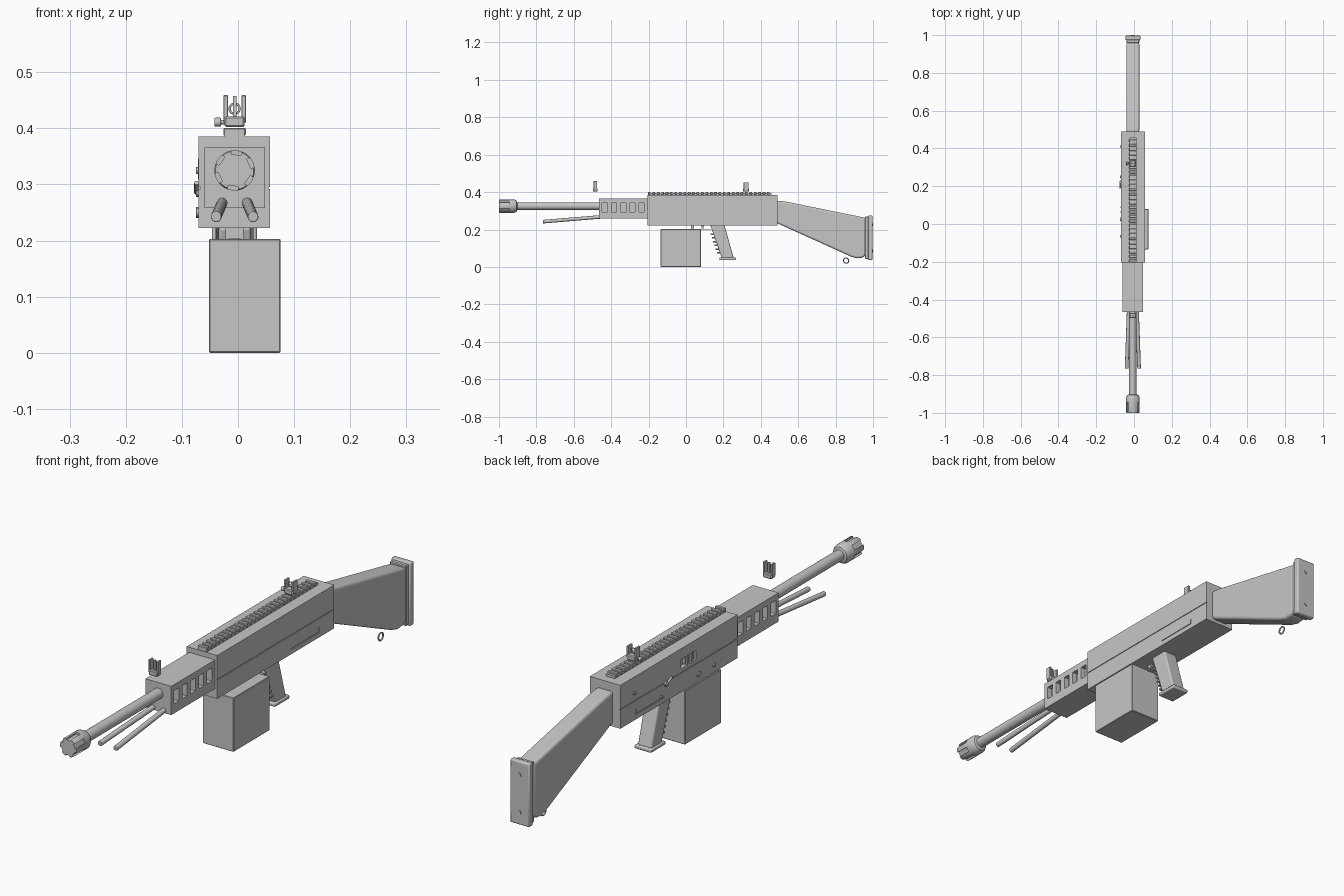
import bpy, bmesh, math
from mathutils import Vector, Matrix

cube = bpy.data.objects.get("Cube")
if cube:
    bpy.data.objects.remove(cube, do_unlink=True)

CX = -0.006  # centre line of the body
BORE = 0.325  # height of the barrel axis
GREY = (0.565, 0.565, 0.565, 1)

grey = bpy.data.materials.new("plain_grey")
grey.use_nodes = True
grey.diffuse_color = GREY
grey.node_tree.nodes["Principled BSDF"].inputs["Base Color"].default_value = GREY


def finish(name, bm, bevel=0, segments=1, smooth=False):
    bmesh.ops.recalc_face_normals(bm, faces=bm.faces)
    mesh = bpy.data.meshes.new(name)
    bm.to_mesh(mesh)
    bm.free()
    mesh.materials.append(grey)
    ob = bpy.data.objects.new(name, mesh)
    bpy.context.collection.objects.link(ob)
    if bevel:
        mod = ob.modifiers.new("Bevel", 'BEVEL')
        mod.width, mod.segments = bevel, segments
    if smooth:
        select(ob)
        bpy.ops.object.shade_smooth_by_angle(angle=math.radians(40))
    return ob


def select(ob):
    bpy.ops.object.select_all(action='DESELECT')
    ob.select_set(True)
    bpy.context.view_layer.objects.active = ob


def box(name, x, y, z, bevel=0, segments=1):
    """Make a box given its (low, high) range on each axis."""
    lo, hi = Vector((x[0], y[0], z[0])), Vector((x[1], y[1], z[1]))
    bm = bmesh.new()
    size = Matrix.Diagonal((*(hi - lo), 1))
    bmesh.ops.create_cube(bm, size=1, matrix=Matrix.Translation((lo + hi) / 2) @ size)
    return finish(name, bm, bevel, segments, segments > 1)


def mid(half):
    return (CX - half, CX + half)


def rod(name, a, b, radius, sides=24, bevel=0):
    a, b = Vector(a), Vector(b)
    turn = (b - a).to_track_quat('Z', 'Y').to_matrix().to_4x4()
    bm = bmesh.new()
    bmesh.ops.create_cone(bm, cap_ends=True, segments=sides, radius1=radius, radius2=radius,
                          depth=(b - a).length, matrix=Matrix.Translation((a + b) / 2) @ turn)
    return finish(name, bm, bevel, 2, True)


def side_profile(name, points, half, bevel=0, segments=1):
    """Extrude a (y, z) outline across the centre line."""
    bm = bmesh.new()
    face = bm.faces.new([bm.verts.new((CX - half, y, z)) for y, z in points])
    out = bmesh.ops.extrude_face_region(bm, geom=[face])["geom"]
    bmesh.ops.translate(bm, verts=[v for v in out if isinstance(v, bmesh.types.BMVert)],
                        vec=(2 * half, 0, 0))
    return finish(name, bm, bevel, segments, segments > 1)


def ring(name, centre, radius, thick, axis):
    bpy.ops.mesh.primitive_torus_add(location=centre, major_radius=radius, minor_radius=thick,
                                     major_segments=20, minor_segments=8,
                                     rotation=Vector(axis).to_track_quat('Z', 'Y').to_euler())
    ob = bpy.context.object
    ob.name = name
    ob.data.materials.append(grey)
    bpy.ops.object.shade_smooth()


def cut_box(ob, x, y, z, spin=None):
    """Subtract one box, turned by an optional matrix, from ob."""
    cutter = box("cutter", x, y, z)
    cutter.hide_render = True
    if spin:
        cutter.data.transform(spin)
    mod = ob.modifiers.new("Cut", 'BOOLEAN')
    mod.operation, mod.solver, mod.object = 'DIFFERENCE', 'EXACT', cutter
    select(ob)
    bpy.ops.object.modifier_apply(modifier=mod.name)
    bpy.data.objects.remove(cutter, do_unlink=True)


# Receiver with seam, L-shaped panel grooves and ejection port
receiver = box("receiver", (-0.07, 0.057), (-0.205, 0.49), (0.222, 0.385))
for side in (-0.07, 0.057):
    skin = (side - 0.003, side + 0.003)
    cut_box(receiver, skin, (-0.3, 0.6), (0.292, 0.295))
    cut_box(receiver, skin, (0.23, 0.40), (0.240, 0.243))
    cut_box(receiver, skin, (0.398, 0.401), (0.2405, 0.262))
cut_box(receiver, (-0.08, -0.055), (0.04, 0.13), (0.31, 0.345))

# Bolt inside the port, with two ribs
box("bolt", (-0.065, -0.05), (0.045, 0.10), (0.314, 0.341))
for y in (0.06, 0.085):
    box("bolt_rib", (-0.071, -0.05), (y, y + 0.008), (0.309, 0.346))

# Pins and selector lever on the right side
for y, z, r in ((0.41, 0.325, 0.006), (0.25, 0.25, 0.006), (0.025, 0.25, 0.01), (-0.065, 0.25, 0.007)):
    rod("side_pin", (-0.06, y, z), (-0.075, y, z), r, sides=16, bevel=0.001)
rod("selector_hub", (-0.06, 0.22, 0.287), (-0.075, 0.22, 0.287), 0.009, sides=16)
rod("selector_lever", (-0.074, 0.225, 0.285), (-0.074, 0.19, 0.303), 0.004, sides=12)

# Top rail with cross teeth
box("rail_base", mid(0.018), (-0.203, 0.457), (0.384, 0.394))
TEETH = 28
pitch = 0.66 / TEETH
for i in range(TEETH):
    y = -0.203 + i * pitch
    box("rail_tooth", mid(0.02), (y, y + pitch * 0.6), (0.387, 0.401), 0.002)

# Handguard with side vents
handguard = box("handguard", mid(0.054), (-0.465, -0.204), (0.258, 0.366))
for i in range(5):
    y = -0.434 + i * 0.049
    for s in (-1, 1):
        x = CX + s * 0.054
        cut_box(handguard, (x - 0.02, x + 0.02), (y - 0.014, y + 0.014), (0.294, 0.343))

# Barrel and slotted muzzle
rod("barrel", (CX, -0.46, BORE), (CX, -0.92, BORE), 0.02)
bm = bmesh.new()
rings = []
for y, r in ((-0.902, 0.02), (-0.905, 0.029), (-0.918, 0.036), (-0.996, 0.036), (-1.0, 0.034)):
    rings.append([bm.verts.new((CX + r * math.cos(a), y, BORE + r * math.sin(a)))
                  for a in (math.tau * k / 36 for k in range(36))])
for a, b in zip(rings, rings[1:]):
    for k in range(36):
        n = (k + 1) % 36
        bm.faces.new((a[k], a[n], b[n], b[k]))
bm.faces.new(rings[0])
bm.faces.new(rings[-1])
muzzle = finish("muzzle", bm, smooth=True)
for k in range(6):
    spin = Matrix.Translation((CX, 0, BORE)) @ Matrix.Rotation(math.tau * k / 6 + 0.1, 4, 'Y')
    cut_box(muzzle, (-0.009, 0.009), (-1.02, -0.945), (0.028, 0.05), spin)

# Folded support legs
for s, label in ((1, "left"), (-1, "right")):
    rod(label + "_support_leg", (CX + s * 0.022, -0.45, 0.268), (CX + s * 0.033, -0.765, 0.242),
        0.0095, sides=16, bevel=0.002)


# Front and rear sights
def sight(name, y0, y1, top):
    box(name + "_base", mid(0.018), (y0, y1), (0.402, 0.421), 0.003)
    for s in (-1, 1):
        x = CX + s * 0.016
        box(name + "_ear", (x - 0.004, x + 0.004), (y0 + 0.003, y1 - 0.003), (0.41, top), 0.001)


sight("front_sight", -0.497, -0.472, 0.459)
box("front_sight_post", mid(0.003), (-0.489, -0.481), (0.415, 0.458))
sight("rear_sight", 0.305, 0.337, 0.452)
ring("rear_sight_ring", (CX, 0.321, 0.435), 0.009, 0.002, (0, 1, 0))
rod("rear_sight_stem", (-0.02, 0.321, 0.411), (-0.035, 0.321, 0.411), 0.004, sides=12)
rod("rear_sight_knob", (-0.03, 0.321, 0.411), (-0.042, 0.321, 0.411), 0.008, sides=16, bevel=0.002)

# Ammunition box and its feed neck
box("ammunition_box", (-0.052, 0.076), (-0.135, 0.08), (0, 0.203), 0.002)
box("feed_neck", mid(0.016), (0.028, 0.042), (0.2, 0.224))

# Trigger and guard
box("trigger_guard", mid(0.011), (0.02, 0.135), (0.199, 0.204))
side_profile("trigger", ((0.08, 0.224), (0.098, 0.224), (0.092, 0.206), (0.083, 0.206)), 0.005)

# Grip with finger ridges and foot plate
side_profile("grip", ((0.13, 0.224), (0.205, 0.224), (0.256, 0.045), (0.192, 0.045)), 0.029, 0.006, 3)
box("grip_foot", mid(0.035), (0.178, 0.266), (0.036, 0.05), 0.004, 2)
for i in range(6):
    z = 0.075 + i * 0.02
    y = 0.192 - (z - 0.045) * 0.346
    box("finger_ridge", mid(0.023), (y - 0.016, y + 0.02), (z - 0.004, z + 0.004), 0.001)

# Stock, butt plate, screws and sling ring
side_profile("stock", ((0.485, 0.355), (0.53, 0.35), (0.962, 0.262), (0.962, 0.066), (0.948, 0.05),
                       (0.915, 0.046), (0.88, 0.056), (0.485, 0.235)), 0.034, 0.013, 4)
box("butt_spacer", mid(0.034), (0.958, 0.976), (0.042, 0.27), 0.003)
box("butt_plate", mid(0.04), (0.974, 0.997), (0.037, 0.275), 0.005, 2)
for z in (0.085, 0.225):
    rod("butt_screw", (CX, 0.99, z), (CX, 1.0, z), 0.007, sides=16)
ring("sling_ring", (CX, 0.856, 0.034), 0.014, 0.003, (1, 0, 0))
